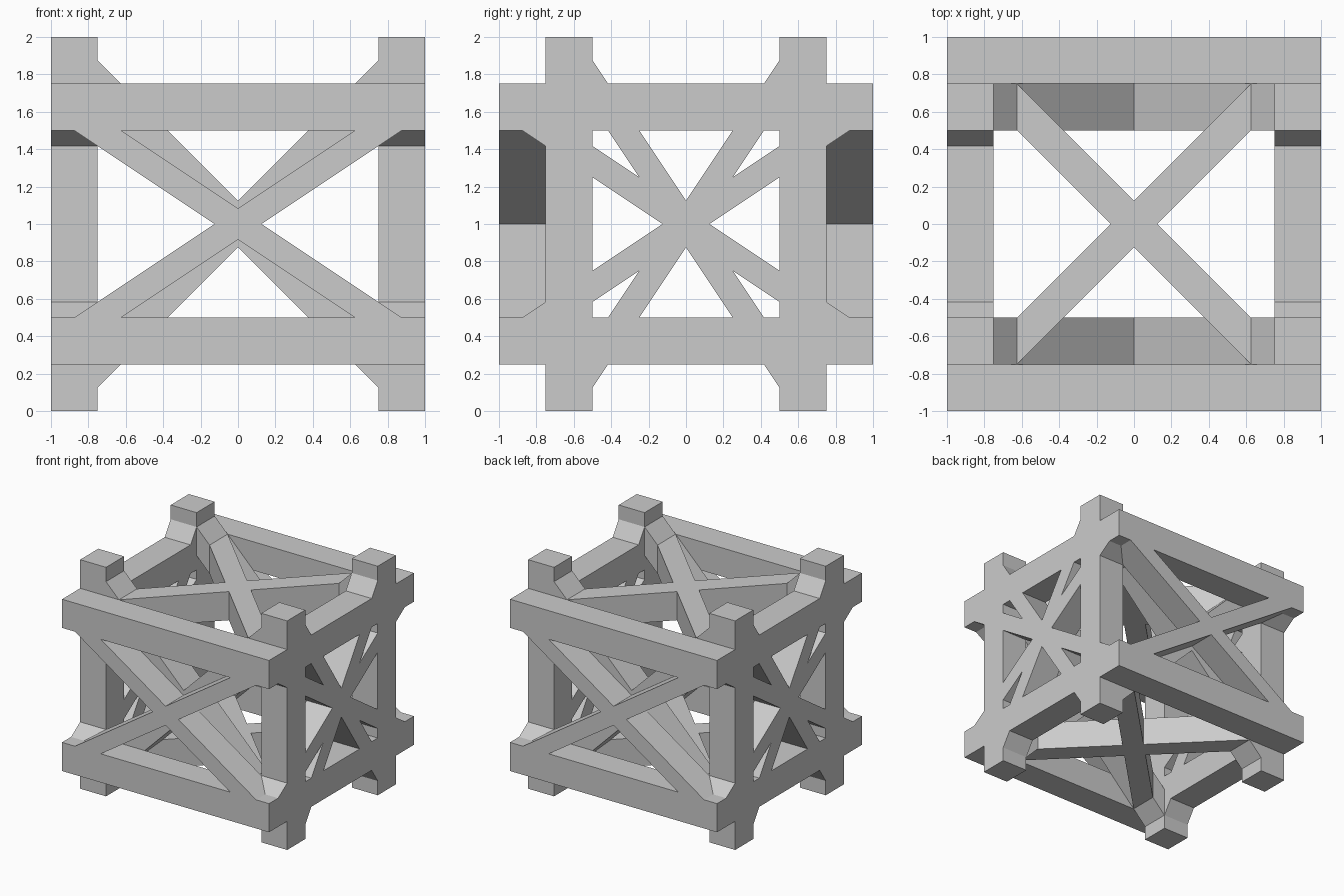
import bpy
import bmesh
from mathutils import Vector

cube = bpy.data.objects.get("Cube")
if cube:
    bpy.data.objects.remove(cube, do_unlink=True)

grey = bpy.data.materials.new("light grey")
grey.use_nodes = True
colour = (0.6, 0.6, 0.6, 1)
grey.diffuse_color = colour
grey.node_tree.nodes["Principled BSDF"].inputs["Base Color"].default_value = colour

X, Y, Z = range(3)
CENTRE = Vector((0, 0, 1))
IN, MID, OUT, END = 0.5, 0.75, 1.0, 1.0   # layers measured from the cube centre
SIDES = {X: ("right", "left"), Y: ("front", "back"), Z: ("bottom", "top")}


def prism(name, outline, u, v, depth):
    """Extrude an outline in the u-v plane along the remaining axis."""
    w = 3 - u - v
    bm = bmesh.new()
    verts = []
    for a, b in outline:
        p = Vector((0, 0, 0))
        p[u], p[v], p[w] = a, b, depth[0]
        verts.append(bm.verts.new(p + CENTRE))
    face = bm.faces.new(verts)
    new = bmesh.ops.extrude_face_region(bm, geom=[face])["geom"]
    shift = Vector((0, 0, 0))
    shift[w] = depth[1] - depth[0]
    bmesh.ops.translate(bm, vec=shift,
                        verts=[g for g in new if isinstance(g, bmesh.types.BMVert)])
    bmesh.ops.recalc_face_normals(bm, faces=bm.faces)
    mesh = bpy.data.meshes.new(name)
    bm.to_mesh(mesh)
    bm.free()
    mesh.materials.append(grey)
    obj = bpy.data.objects.new(name, mesh)
    bpy.context.collection.objects.link(obj)


def beam(name, axis, u, v, u_range, v_range, half):
    """Square beam along one axis, repeated on all four corners."""
    for i, su in enumerate((-1, 1)):
        for j, sv in enumerate((-1, 1)):
            (a, b), (c, d) = [[s * t for t in r] for s, r in ((su, u_range), (sv, v_range))]
            rect = [(a, c), (b, c), (b, d), (a, d)]
            prism(f"{SIDES[v][j]}_{SIDES[u][i]}_{name}", rect, u, v, (-half, half))


def cross(name, u, v, slope, h, reach, layer):
    """Flat X brace whose arms follow v = +-slope * u, on both opposite sides."""
    lo, hi = slope * reach - h, slope * reach + h
    half = [(h / slope, 0), (reach, lo), (reach, hi), (0, h), (-reach, hi), (-reach, lo)]
    outline = half + [(-a, -b) for a, b in half]
    w = 3 - u - v
    for side, s in zip(SIDES[w], (-1, 1)):
        prism(f"{side}_{name}", outline, u, v, [s * t for t in layer])


# Frame: posts, long rails across, and side rails between them
beam("post", Z, X, Y, (MID, OUT), (IN, MID), END)
beam("long_rail", X, Y, Z, (MID, OUT), (IN, MID), END)
beam("side_rail", Y, X, Z, (MID, OUT), (IN, MID), MID)

# Outer braces on the front and back, and double braces on both sides
cross("brace", X, Z, 2 / 3, 1 / 12, END, (MID, OUT))
cross("shallow_brace", Y, Z, 2 / 3, 1 / 12, END, (MID, OUT))
cross("steep_brace", Z, Y, 2 / 3, 1 / 12, END, (MID, OUT))

# Inner braces between posts, and horizontal braces between rails
cross("post_brace", X, Z, 1, 0.125, 0.875, (IN, MID))
cross("level_brace", X, Y, 1, 0.125, 0.875, (IN, MID))
